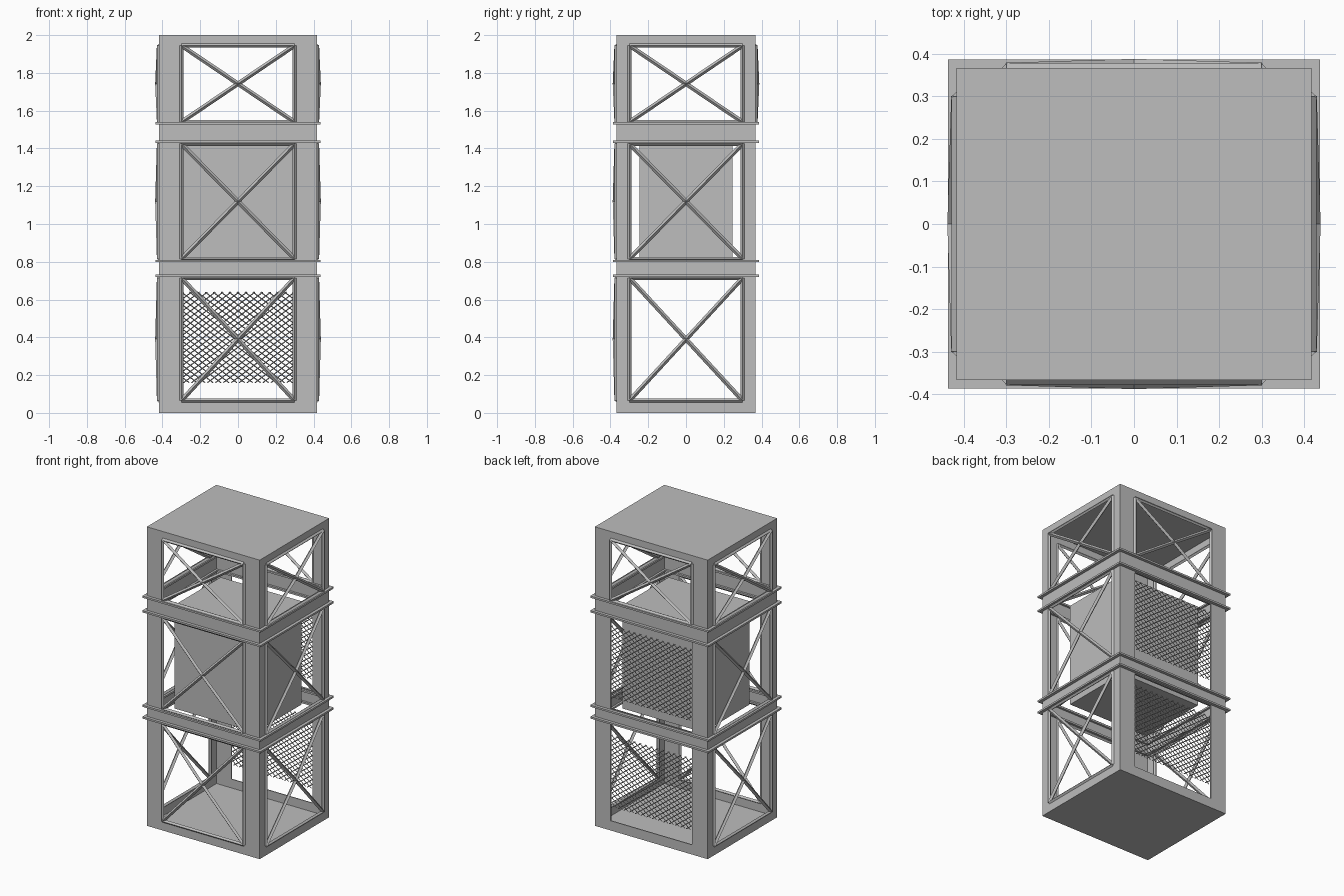
import bpy
import bmesh
from math import pi
from mathutils import Matrix, Vector

cube = bpy.data.objects.get("Cube")
if cube:
    bpy.data.objects.remove(cube)

steel = bpy.data.materials.new("light grey steel")
steel.use_nodes = True
GREY = (0.51, 0.51, 0.51, 1)
steel.diffuse_color = GREY
steel.node_tree.nodes["Principled BSDF"].inputs["Base Color"].default_value = GREY

HX, HY, TOP = 0.4175, 0.367, 2.0      # outer half sizes and height
T = 0.006                             # sheet thickness
WIN = 0.30                            # half width of every opening
LEVELS = {"lower": (0.065, 0.715), "middle": (0.815, 1.425), "upper": (1.54, 1.945)}
BANDS = {"lower": (0.72, 0.81), "upper": (1.43, 1.54)}
ROD = 0.012


def add_box(bm, lo, hi):
    lo, hi = Vector(lo), Vector(hi)
    size = hi - lo
    m = Matrix.Translation((lo + hi) / 2) @ Matrix.Diagonal((*size, 1))
    bmesh.ops.create_cube(bm, size=1, matrix=m)


def add_rod(bm, a, b, r):
    """Four-sided bar from a to b with a ridge facing the wall's outside."""
    a, b = Vector(a), Vector(b)
    d = (b - a).normalized()
    out = Vector((0, -1, 0))
    out = (out - d * out.dot(d)).normalized()
    side = d.cross(out)
    ring = [out, side, -out, -side]
    va = [bm.verts.new(a + v * r) for v in ring]
    vb = [bm.verts.new(b + v * r) for v in ring]
    for i in range(4):
        j = (i + 1) % 4
        bm.faces.new((va[i], va[j], vb[j], vb[i]))
    bm.faces.new(va[::-1])
    bm.faces.new(vb)


def finish(bm, name, turn=0):
    bmesh.ops.recalc_face_normals(bm, faces=bm.faces)
    bm.transform(Matrix.Rotation(turn, 4, "Z"))
    me = bpy.data.meshes.new(name)
    bm.to_mesh(me)
    bm.free()
    me.materials.append(steel)
    ob = bpy.data.objects.new(name, me)
    bpy.context.collection.objects.link(ob)


def wall(name, span, dist, turn):
    """Thin sheet with three openings, built facing -y and then turned."""
    bm = bmesh.new()
    for s in (-1, 1):
        x0, x1 = sorted((s * WIN, s * span))
        add_box(bm, (x0, -dist, T), (x1, -dist + T, TOP - T))
    edges = [T] + [z for level in LEVELS.values() for z in level] + [TOP - T]
    for z0, z1 in zip(edges[::2], edges[1::2]):
        add_box(bm, (-WIN, -dist, z0), (WIN, -dist + T, z1))
    finish(bm, name + "_wall", turn)


def brace(name, dist, turn, z0, z1):
    """Opening trim with a cross whose centre stands slightly proud."""
    bm = bmesh.new()
    y = -dist
    corners = [Vector(c) for c in ((-WIN, y, z0), (WIN, y, z0), (WIN, y, z1), (-WIN, y, z1))]
    centre = Vector((0, y - 0.009, (z0 + z1) / 2))
    for i, c in enumerate(corners):
        add_rod(bm, c, corners[(i + 1) % 4], ROD * 0.9)
        add_rod(bm, c, centre, ROD)
    finish(bm, name, turn)


def mesh_panel(name, z0, z1, pitch_x=0.042, pitch_z=0.032, wire=0.003):
    """Diamond wire netting in the back opening."""
    bm = bmesh.new()
    slope = pitch_z / pitch_x
    y = -HY + T / 2
    reach = 2 * WIN * slope
    count = int((z1 - z0 + reach) / pitch_z) + 1
    for s in (-1, 1):
        for i in range(count):
            start = z0 - reach + i * pitch_z          # height at the low end
            u0 = max(0, (z0 - start) / slope)
            u1 = min(2 * WIN, (z1 - start) / slope)
            if u1 - u0 > 0.005:
                add_rod(bm, (s * (u0 - WIN), y, start + u0 * slope),
                        (s * (u1 - WIN), y, start + u1 * slope), wire)
    finish(bm, name, pi)


def ring(bm, out, inn, z0, z1):
    """Rectangular ring reaching out and in from the wall face."""
    for s in (-1, 1):
        y0, y1 = sorted((s * (HY - inn), s * (HY + out)))
        add_box(bm, (-HX - out, y0, z0), (HX + out, y1, z1))
        x0, x1 = sorted((s * (HX - inn), s * (HX + out)))
        add_box(bm, (x0, -HY + inn, z0), (x1, HY - inn, z1))


# Sheet walls, trims and cross braces
SIDES = {"front": (HX, HY, 0), "left": (HY - T, HX, pi / 2),
         "back": (HX, HY, pi), "right": (HY - T, HX, -pi / 2)}
for side, (span, dist, turn) in SIDES.items():
    wall(side, span, dist, turn)
    for level, (z0, z1) in LEVELS.items():
        if side != "back" or level == "upper":
            brace(f"{side}_{level}_brace", dist, turn, z0, z1)

# Wire netting at the back
mesh_panel("lower_netting", 0.16, 0.64)
mesh_panel("middle_netting", 0.89, 1.37)

# Roof and floor plates
for name, z in (("floor", 0), ("roof", TOP - T)):
    bm = bmesh.new()
    add_box(bm, (-HX, -HY, z), (HX, HY, z + T))
    finish(bm, name)

# Beam flanges around the tower
for name, (z0, z1) in BANDS.items():
    bm = bmesh.new()
    ring(bm, 0.02, 0.02, z0, z0 + 0.012)
    ring(bm, 0.02, 0.02, z1 - 0.012, z1)
    finish(bm, name + "_band_flanges")

# Enclosed core on the middle level
bm = bmesh.new()
add_box(bm, (-0.30, -0.245, 0.77), (0.30, 0.245, 1.46))
finish(bm, "core_box")
